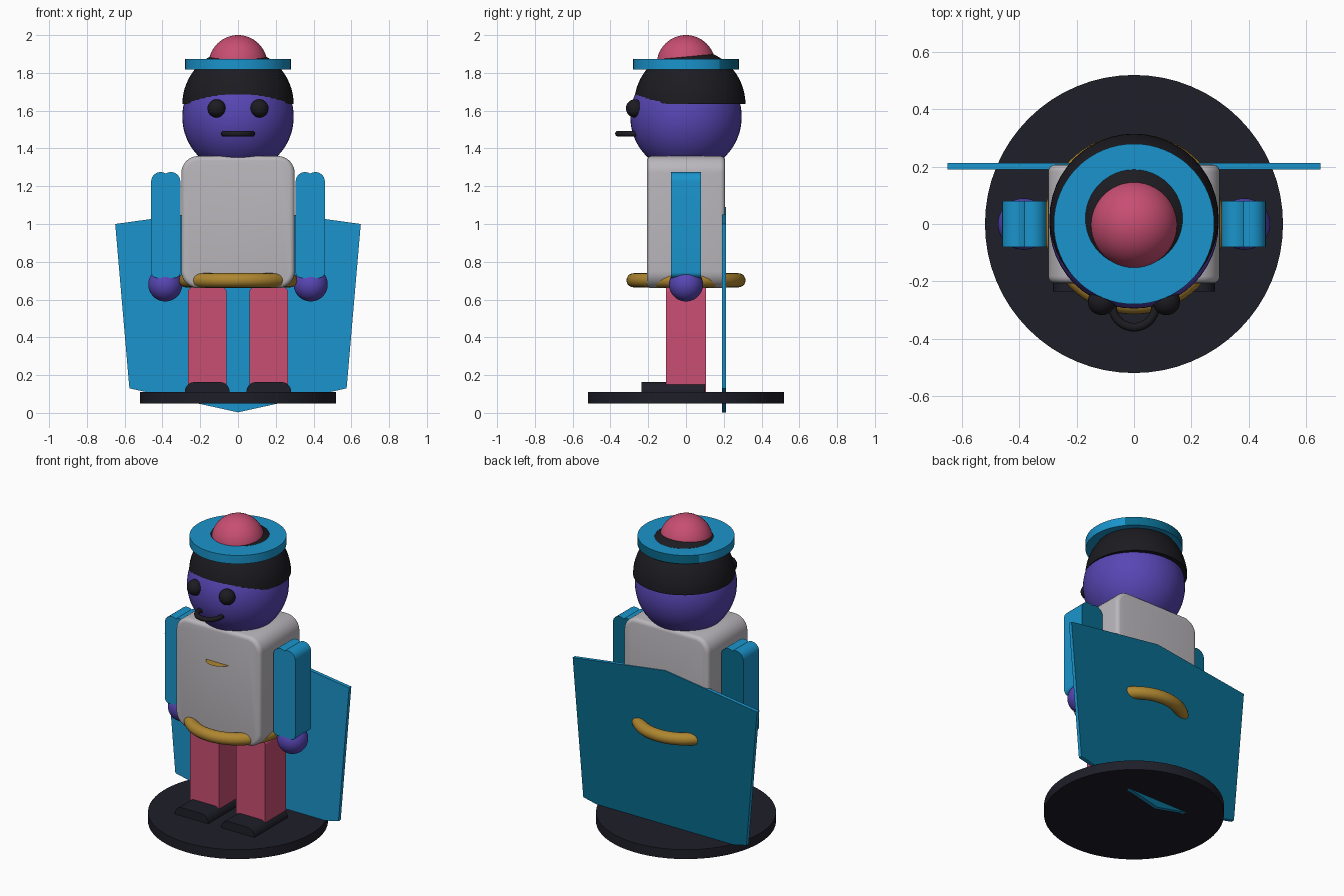
import bpy, bmesh, math
from mathutils import Matrix

if "Cube" in bpy.data.objects:
    bpy.data.objects.remove(bpy.data.objects["Cube"])


def mat(name, rgb):
    m = bpy.data.materials.new(name)
    lin = [((c / 255 + 0.055) / 1.055) ** 2.4 for c in rgb]
    m.diffuse_color = (*lin, 1)
    m.use_nodes = True
    m.node_tree.nodes["Principled BSDF"].inputs["Base Color"].default_value = m.diffuse_color
    return m


BLUE = mat("blue", (26, 148, 204))
TEAL = mat("deep teal", (8, 106, 140))
RED = mat("rose red", (200, 78, 114))
PURPLE = mat("purple", (87, 70, 180))
GOLD = mat("gold", (174, 134, 48))
GREY = mat("light grey", (186, 183, 188))
DARK = mat("dark navy", (30, 30, 41))
BLACK = mat("soft black", (28, 27, 33))


def finish(name, bm, material, angle=35):
    bmesh.ops.recalc_face_normals(bm, faces=bm.faces)
    me = bpy.data.meshes.new(name)
    bm.to_mesh(me)
    bm.free()
    me.materials.append(material)
    ob = bpy.data.objects.new(name, me)
    bpy.context.collection.objects.link(ob)
    bpy.ops.object.select_all(action='DESELECT')
    ob.select_set(True)
    bpy.context.view_layer.objects.active = ob
    bpy.ops.object.shade_smooth_by_angle(angle=math.radians(angle))
    return ob


def teal_back(ob):
    """Give backward-facing faces the deeper colour."""
    ob.data.materials.append(TEAL)
    for p in ob.data.polygons:
        if p.normal.y > 0.62:
            p.material_index = 1


def sphere(name, material, r, loc, cut_z=None):
    bm = bmesh.new()
    bmesh.ops.create_uvsphere(bm, u_segments=48, v_segments=32, radius=r,
                              matrix=Matrix.Translation(loc))
    if cut_z is not None:
        bmesh.ops.bisect_plane(bm, geom=bm.verts[:] + bm.edges[:] + bm.faces[:], dist=1e-5,
                               plane_co=(0, 0, cut_z), plane_no=(0, 0, -1), clear_outer=True)
        rim = [e for e in bm.edges if e.is_boundary]
        if rim:
            bmesh.ops.holes_fill(bm, edges=rim, sides=0)
    return finish(name, bm, material)


def disc(name, material, r, z0, z1, y=0):
    bm = bmesh.new()
    bmesh.ops.create_cone(bm, cap_ends=True, segments=64, radius1=r, radius2=r, depth=z1 - z0,
                          matrix=Matrix.Translation((0, y, (z0 + z1) / 2)))
    return finish(name, bm, material)


def ring(name, material, major, minor, loc):
    bpy.ops.mesh.primitive_torus_add(major_radius=major, minor_radius=minor, location=loc,
                                     major_segments=64, minor_segments=20)
    ob = bpy.context.object
    ob.name = name
    ob.data.materials.append(material)
    bpy.ops.object.shade_smooth()
    return ob


def arc(cx, cz, r, a0, a1, n=8):
    steps = [math.radians(a0 + (a1 - a0) * i / n) for i in range(n + 1)]
    return [(cx + r * math.cos(a), cz + r * math.sin(a)) for a in steps]


def rounded(x0, x1, z0, z1, top, bottom):
    """Rectangle outline with separate top and bottom corner radii."""
    pts = arc(x1 - top, z1 - top, top, 0, 90) + arc(x0 + top, z1 - top, top, 90, 180)
    if bottom:
        return pts + arc(x0 + bottom, z0 + bottom, bottom, 180, 270) \
                   + arc(x1 - bottom, z0 + bottom, bottom, 270, 360)
    return pts + [(x0, z0), (x1, z0)]


def extrude(name, material, pts, y0, y1, bevel=0):
    """Extrude an x-z outline along y, optionally rounding front and back rims."""
    bm = bmesh.new()
    face = bm.faces.new([bm.verts.new((x, y0, z)) for x, z in pts])
    out = bmesh.ops.extrude_face_region(bm, geom=[face])
    bmesh.ops.translate(bm, vec=(0, y1 - y0, 0),
                        verts=[v for v in out['geom'] if isinstance(v, bmesh.types.BMVert)])
    if bevel:
        rims = [e for e in bm.edges if abs(e.verts[0].co.y - e.verts[1].co.y) < 1e-6]
        bmesh.ops.bevel(bm, geom=rims, offset=bevel, segments=4, profile=0.5,
                        affect='EDGES', clamp_overlap=True)
    return finish(name, bm, material)


# Round stand and pointed cape
disc("base", DARK, 0.52, 0.05, 0.11)
teal_back(extrude("cape", BLUE, [(-0.65, 1.0), (-0.575, 0.13), (0, 0.003), (0.575, 0.13),
                                 (0.65, 1.0), (0, 1.09)], 0.19, 0.213))

# Torso and belt ring
extrude("torso", GREY, rounded(-0.3, 0.3, 0.66, 1.36, 0.09, 0.09), -0.207, 0.207, 0.025)
ring("belt", GOLD, 0.2775, 0.0375, (0, 0, 0.702))

# Paper-thin chest badge
bm = bmesh.new()
bmesh.ops.create_circle(bm, cap_ends=True, segments=48, radius=0.088,
                        matrix=Matrix.Translation((0, -0.171, 1.14)))
finish("chest_badge", bm, GOLD)

# Limbs on both sides
for side, s in (("left", -1), ("right", 1)):
    cx = 0.163 * s
    extrude(side + "_leg", RED, rounded(cx - 0.102, cx + 0.102, 0.1, 0.665, 0.025, 0),
            -0.105, 0.105)
    extrude(side + "_foot", DARK, rounded(cx - 0.118, cx + 0.118, 0.105, 0.163, 0.05, 0),
            -0.235, 0.1)
    # Arm outline: double-lobed shoulder, softly rounded cuff
    ax, lobe, off = 0.3825 * s, 0.05, 0.0275
    valley = math.degrees(math.acos(off / lobe))
    arm = (arc(ax + off, 1.225, lobe, 0, 180 - valley)
           + arc(ax - off, 1.225, lobe, valley, 180)[1:]
           + arc(ax - 0.0475, 0.745, 0.03, 180, 270) + arc(ax + 0.0475, 0.745, 0.03, 270, 360))
    teal_back(extrude(side + "_arm", BLUE, arm, -0.08, 0.08))
    sphere(side + "_hand", PURPLE, 0.09, (0.385 * s, 0, 0.68))
    sphere(side + "_eye", BLACK, 0.048, (0.113 * s, -0.27, 1.612))

# Head, hair cap and mouth
sphere("head", PURPLE, 0.295, (0, 0, 1.567))
sphere("hair", BLACK, 0.295, (0, 0.02, 1.632), cut_z=1.634)
ring("mouth", BLACK, 0.075, 0.015, (0, -0.285, 1.478))

# Hat brim and crown
teal_back(disc("hat_brim", BLUE, 0.28, 1.819, 1.873))
sphere("hat_crown", RED, 0.155, (0, 0, 1.845))
